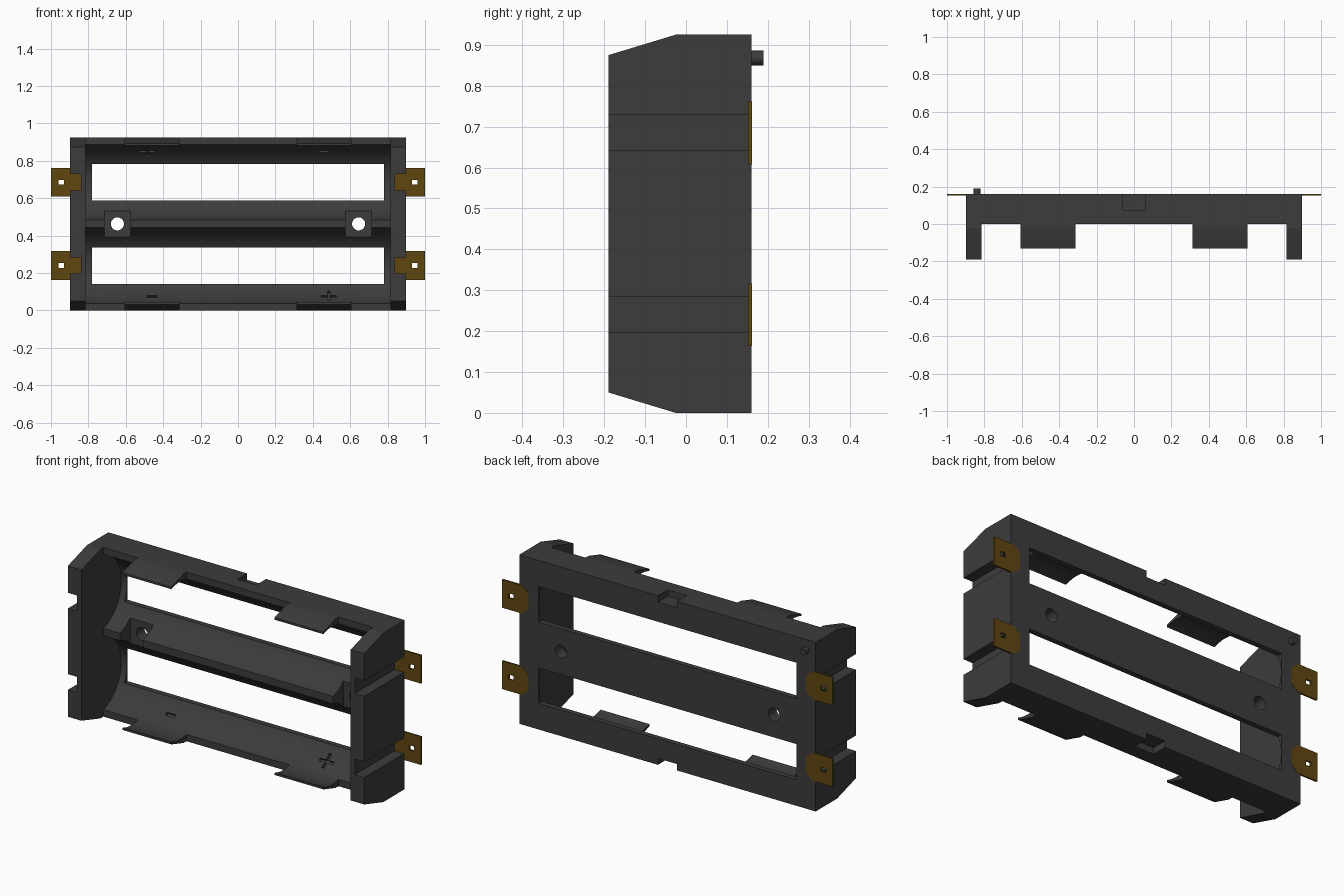
import bpy, bmesh, math
from mathutils import Matrix, Vector

if "Cube" in bpy.data.objects:
    bpy.data.objects.remove(bpy.data.objects["Cube"], do_unlink=True)


def material(name, rgb):
    m = bpy.data.materials.new(name)
    m.use_nodes = True
    m.diffuse_color = (*rgb, 1)
    m.node_tree.nodes["Principled BSDF"].inputs["Base Color"].default_value = (*rgb, 1)
    return m


PLASTIC = material("black plastic", (0.045, 0.045, 0.045))
METAL = material("dull brass", (0.115, 0.062, 0.005))

# Main sizes
BACK, HEIGHT = 0.16, 0.925
END_IN, END_OUT = 0.815, 0.897
CELLS = (0.24, 0.685)            # heights of the two cell axes
CELL_Y, CELL_R = -0.055, 0.21
MID = HEIGHT / 2


def finish(name, bm, mat):
    bmesh.ops.recalc_face_normals(bm, faces=bm.faces)
    mesh = bpy.data.meshes.new(name)
    bm.to_mesh(mesh)
    bm.free()
    mesh.materials.append(mat)
    ob = bpy.data.objects.new(name, mesh)
    bpy.context.collection.objects.link(ob)
    return ob


def prism(name, points, step, mat=PLASTIC):
    """Extrude a closed outline of 3D points along step."""
    bm = bmesh.new()
    face = bm.faces.new([bm.verts.new(p) for p in points])
    new = bmesh.ops.extrude_face_region(bm, geom=[face], use_keep_orig=True)["geom"]
    verts = [g for g in new if isinstance(g, bmesh.types.BMVert)]
    bmesh.ops.translate(bm, verts=verts, vec=step)
    return finish(name, bm, mat)


def prism_x(name, outline, x0, x1):
    return prism(name, [(x0, y, z) for y, z in outline], (x1 - x0, 0, 0))


def box(name, centre, size, tilt=0.0):
    bm = bmesh.new()
    m = (Matrix.Translation(centre) @ Matrix.Rotation(tilt, 4, 'X')
         @ Matrix.Diagonal((*size, 1)))
    bmesh.ops.create_cube(bm, size=1, matrix=m)
    return finish(name, bm, PLASTIC)


def cylinder_y(name, x, z, radius, y0, y1, sides=32):
    bm = bmesh.new()
    m = Matrix.Translation((x, (y0 + y1) / 2, z)) @ Matrix.Rotation(math.pi / 2, 4, 'X')
    bmesh.ops.create_cone(bm, cap_ends=True, segments=sides, radius1=radius,
                          radius2=radius, depth=abs(y1 - y0), matrix=m)
    return finish(name, bm, PLASTIC)


def select(ob):
    bpy.ops.object.select_all(action='DESELECT')
    ob.select_set(True)
    bpy.context.view_layer.objects.active = ob


def cut(ob, cutter):
    cutter.hide_render = True
    mod = ob.modifiers.new("cut", 'BOOLEAN')
    mod.operation, mod.solver, mod.object = 'DIFFERENCE', 'EXACT', cutter
    select(ob)
    bpy.ops.object.modifier_apply(modifier=mod.name)
    bpy.data.objects.remove(cutter, do_unlink=True)


def smooth(ob):
    select(ob)
    bpy.ops.object.shade_smooth_by_angle(angle=math.radians(30))


def arc(zc, a0, a1, n):
    """Points on a cell trough, angle measured from the back direction."""
    return [(CELL_Y + CELL_R * math.cos(a0 + (a1 - a0) * i / n),
             zc + CELL_R * math.sin(a0 + (a1 - a0) * i / n)) for i in range(n + 1)]


# Cradle: two round troughs with a ridge between them
rim = math.acos(-CELL_Y / CELL_R)
outline = [(0, 0), (BACK, 0), (BACK, HEIGHT), (0, HEIGHT)]
for zc in reversed(CELLS):
    outline += arc(zc, rim, -rim, 28)
cradle = prism_x("cradle", outline, -END_IN, END_IN)

# Windows through the trough floors
for zc in CELLS:
    cut(cradle, box("window_cutter", (0, 0.1, zc), (1.56, 0.3, 0.195)))

# Screw pockets in the ridge, with through holes
for x in (-0.645, 0.645):
    cut(cradle, box("pocket_cutter", (x, -0.008, MID), (0.14, 0.2, 0.14)))
    cut(cradle, cylinder_y("hole_cutter", x, MID, 0.035, 0, 0.3))

# Notches in the back edges, top and bottom
for z in (0, HEIGHT):
    cut(cradle, box("notch_cutter", (0, 0.125, z), (0.115, 0.1, 0.07)))


# Engraved polarity marks
def engrave(x, side, width, length):
    zc = CELLS[1] if side > 0 else CELLS[0]
    a = side * math.radians(51.8)
    at = Vector((x, CELL_Y + CELL_R * math.cos(a), zc + CELL_R * math.sin(a)))
    cut(cradle, box("mark_cutter", at, (width, 0.024, length), a))


for s in (1, -1):
    engrave(-0.485 * s, s, 0.085, 0.014)
    engrave(-0.485 * s, s, 0.014, 0.085)
    engrave(0.46 * s, s, 0.055, 0.018)
smooth(cradle)

# Retaining clips that wrap over the cells
tip = math.acos((-0.13 - CELL_Y) / CELL_R)
clip = [(0, HEIGHT), (-0.025, HEIGHT), (-0.13, 0.893)] + arc(CELLS[1], tip, rim, 8)
for label, pts in (("upper", clip), ("lower", [(y, HEIGHT - z) for y, z in clip])):
    for side, x in (("left", 0.46), ("right", -0.46)):
        smooth(prism_x(f"{label}_{side}_clip", pts, x - 0.148, x + 0.148))

# End walls with chamfered corners, and contact tabs in their slots
wall = [(BACK, 0), (-0.025, 0), (-0.19, 0.05),
        (-0.19, HEIGHT - 0.05), (-0.025, HEIGHT), (BACK, HEIGHT)]
tab = [(1.0, -0.077), (1.0, 0.077), (0.88, 0.077),
       (0.84, 0.043), (0.84, -0.043), (0.88, -0.077)]
for side, s in (("left", 1), ("right", -1)):
    end = prism_x(f"{side}_end_wall", wall, s * END_IN, s * END_OUT)
    for i, zc in enumerate(CELLS):
        cut(end, box("slot_cutter", (s * 0.89, 0, zc), (0.1, 0.6, 0.086)))
        contact = prism(f"{side}_contact_{i + 1}",
                        [(s * x, 0.152, zc + z) for x, z in tab], (0, 0.0095, 0), METAL)
        cut(contact, box("tab_hole_cutter", (s * 0.945, 0.155, zc), (0.03, 0.1, 0.025)))

# Locating pin on the back
smooth(cylinder_y("locating_pin", -0.84, 0.868, 0.018, BACK - 0.01, 0.19, 24))
